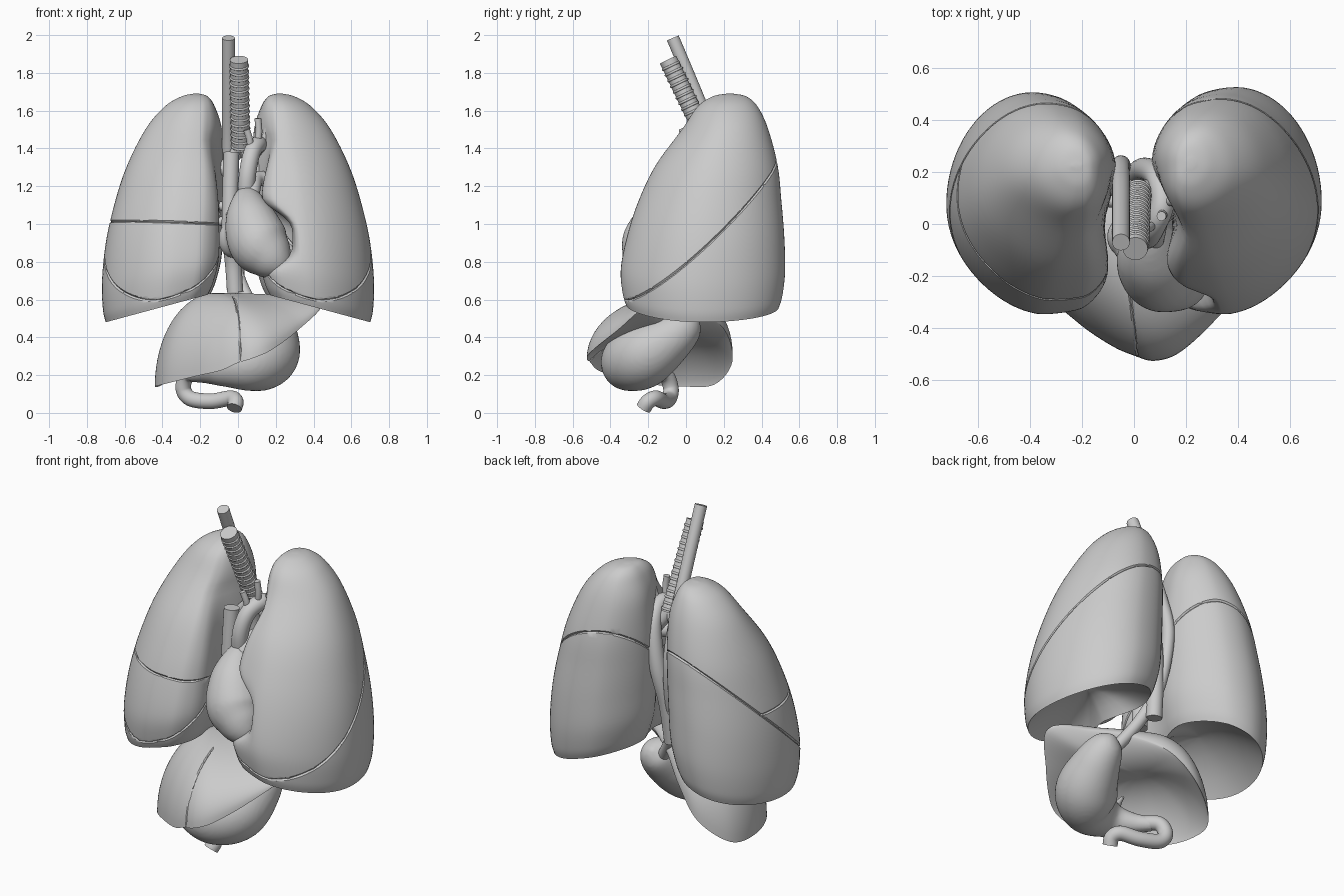
import bpy, bmesh
from math import sin, cos, pi, exp, copysign
from mathutils import Vector

if "Cube" in bpy.data.objects:
    bpy.data.objects.remove(bpy.data.objects["Cube"])


def spline(pts, n, closed=False):
    """Catmull-Rom samples through tuples of any length."""
    m, out = len(pts), []
    get = (lambda i: pts[i % m]) if closed else (lambda i: pts[max(0, min(m - 1, i))])
    for i in range(m if closed else m - 1):
        quad = list(zip(get(i - 1), get(i), get(i + 1), get(i + 2)))
        for k in range(n):
            t = k / n
            out.append(tuple(0.5 * (2 * b + (c - a) * t + (2 * a - 5 * b + 4 * c - d) * t * t
                                    + (3 * b - a - 3 * c + d) * t ** 3) for a, b, c, d in quad))
    if not closed:
        out.append(tuple(pts[-1]))
    return out


def loft(rings):
    bm = bmesh.new()
    vs = [[bm.verts.new(p) for p in r] for r in rings]
    n = len(vs[0])
    for a, b in zip(vs, vs[1:]):
        for i in range(n):
            bm.faces.new((a[i], a[(i + 1) % n], b[(i + 1) % n], b[i]))
    bm.faces.new(vs[0])
    bm.faces.new(vs[-1][::-1])
    bmesh.ops.recalc_face_normals(bm, faces=bm.faces)
    return bm


def finish(name, bm, angle=0.7):
    me = bpy.data.meshes.new(name)
    bm.to_mesh(me)
    bm.free()
    ob = bpy.data.objects.new(name, me)
    bpy.context.collection.objects.link(ob)
    bpy.ops.object.select_all(action='DESELECT')
    ob.select_set(True)
    bpy.context.view_layer.objects.active = ob
    bpy.ops.object.shade_smooth_by_angle(angle=angle)
    return ob


def tube_rings(pts, n=8, seg=24):
    """Rings along a path of (x, y, z, radius)."""
    s = spline(pts, n)
    P = [Vector(p[:3]) for p in s]
    rings, normal, last = [], None, None
    for i, p in enumerate(P):
        t = (P[min(i + 1, len(P) - 1)] - P[max(i - 1, 0)]).normalized()
        if normal is None:
            normal = t.orthogonal().normalized()
        else:
            normal.rotate(last.rotation_difference(t))
        last = t
        side, r = t.cross(normal), max(s[i][3], 0.004)
        rings.append([p + r * (normal * cos(2 * pi * k / seg) + side * sin(2 * pi * k / seg))
                      for k in range(seg)])
    return rings


def tube(name, pts, r=None, **kw):
    return finish(name, loft(tube_rings([p + (r,) if r else p for p in pts], **kw)))


def groove(bm, co, no, keep=lambda c: True, w=0.007, depth=0.008):
    """Crease the surface where it meets a plane."""
    no, co = Vector(no).normalized(), Vector(co)
    for off in (-w, w, 0):
        faces = [f for f in bm.faces if keep(f.calc_center_median())]
        geom = faces + list({e for f in faces for e in f.edges}) + list({v for f in faces for v in f.verts})
        cut = bmesh.ops.bisect_plane(bm, geom=geom, dist=1e-5, plane_co=co + no * off, plane_no=no)['geom_cut']
    bm.normal_update()
    moves = [(v, v.normal.copy()) for v in cut if isinstance(v, bmesh.types.BMVert)]
    for v, nrm in moves:
        v.co -= nrm * depth


# Lungs: level rows of z, inner x, outer x, front y, back y
ROWS = [(1.69, .205, .235, .215, .25), (1.675, .16, .30, .14, .32), (1.62, .12, .39, .06, .38),
        (1.5, .08, .49, -.02, .435), (1.3, .06, .59, -.16, .485), (1.1, .055, .655, -.25, .505),
        (.9, .06, .70, -.31, .52), (.7, .07, .72, -.345, .525), (.55, .10, .715, -.335, .51),
        (.48, .125, .70, -.315, .49)]


def lung(name, side):
    rings, seg = [], 80
    for z0, xm, xl, yf, yb in spline(ROWS, 6):
        ring, cx, cy, rx, ry = [], (xm + xl) / 2, (yf + yb) / 2, (xl - xm) / 2, (yb - yf) / 2
        if side < 0:
            yb, cy, ry = yb - .02, cy - .01, ry - .01
        for k in range(seg):
            a = 2 * pi * k / seg
            c, s = cos(a), sin(a)
            # round outside, fuller inner front corner
            full = .42 if s < 0 else .14 if side < 0 else .22
            p = 1.03 - full * max(0, min(1, -2 * c + .3)) + (.1 * max(0, c * -s) * 2)
            x = cx + rx * copysign(abs(c) ** p, c)
            y = cy + ry * copysign(abs(s) ** p, s)
            inner = max(0, (cx - x) / rx)
            # front leans inward
            if s < 0:
                x -= .16 * rx * s * s * (1 - c * c if c > 0 else 1 - min(1, 1.3 * inner))
            # hollow around the lung root, and the heart notch
            x += inner * (.055 if side < 0 else .09) * exp(-((y - .0) / .15) ** 2) * min(1, (1.69 - z0) * 4)
            if side > 0:
                x += inner * .2 * exp(-((z0 - .87) / .17) ** 4) * max(0, min(1, (.1 - y) / .2))
            u = (z0 - .48) / 1.21
            ring.append((x, y, z0 + .27 * (.7 - x) * (1 - u) ** 2))
        rings.append(ring)
    # hollow base
    rim = rings[-1]
    mx, my = sum(p[0] for p in rim) / seg, sum(p[1] for p in rim) / seg
    for s in (.95, .88, .75, .6, .4, .2, .03):
        rings.append([(mx + (x - mx) * s, my + (y - my) * s, .57 + (z - .57) * s + .14 * (1 - s * s))
                      for x, y, z in rim])
    bm = loft([[(x * side, y, z) for x, y, z in r] for r in rings])
    oblique = lambda c: c.z > 1.02 + .88 * c.y - .33 * abs(c.x)
    groove(bm, (0, 0, 1.02), (.33 * side, -.88, 1))
    if side < 0:
        groove(bm, (-.3, 0, 1.0), (.04, .03, 1), oblique)
    finish(name, bm)


lung("right_lung", -1)
lung("left_lung", 1)

# Windpipe with rings, and bronchi
top, low = Vector((.005, -.095, 1.87)), Vector((.015, .13, 1.40))
tube("windpipe", [tuple(top), tuple(low)], .048)
d = (low - top).normalized()
for i in range(15):
    bpy.ops.mesh.primitive_torus_add(major_radius=.046, minor_radius=.007, major_segments=28, minor_segments=8,
                                     location=top.lerp(low, .07 + .9 * i / 14),
                                     rotation=d.to_track_quat('Z', 'Y').to_euler())
    bpy.context.object.name = "windpipe_ring"
    bpy.ops.object.shade_smooth()
for s, nm in ((-1, "right_bronchus"), (1, "left_bronchus")):
    tube(nm, [(.015, .12, 1.42), (.015 + s * .05, .14, 1.34), (s * .14, .14, 1.25), (s * .26, .12, 1.18)], .034)

# Gullet
tube("gullet", [(-.05, -.07, 1.985), (-.05, .05, 1.7), (-.05, .17, 1.4), (-.05, .23, 1.15),
                (-.03, .18, .85), (.03, .09, .65), (.14, .01, .47)], .034)

# Heart: chambers fused into one smooth body
ventricles = tube_rings([(.04, -.03, 1.2, .02), (.045, -.05, 1.15, .07), (.065, -.12, 1.03, .135),
                         (.11, -.18, .9, .16), (.175, -.22, .82, .125), (.225, -.245, .765, .075),
                         (.255, -.26, .73, .005)])
bm = loft(ventricles)
for (x, y, z), r in (((-.02, -.05, .92), .085), ((-.01, -.03, 1.02), .07), ((.06, .05, 1.0), .11)):
    v = bmesh.ops.create_uvsphere(bm, u_segments=24, v_segments=14, radius=r)['verts']
    bmesh.ops.scale(bm, verts=v, vec=(1, 1, 1.2))
    bmesh.ops.translate(bm, verts=v, vec=(x, y, z))
heart = finish("heart", bm)


def fuse(ob):
    m = ob.modifiers.new("fuse", 'REMESH')
    m.mode, m.voxel_size, m.use_smooth_shade = 'VOXEL', .012, True
    m = ob.modifiers.new("soften", 'SMOOTH')
    m.factor, m.iterations = .5, 6


fuse(heart)

# Great vessels
tube("aorta", [(.04, -.03, 1.1), (.05, -.05, 1.26), (.075, -.01, 1.38), (.11, .08, 1.42), (.09, .18, 1.34),
               (.04, .21, 1.1), (.0, .18, .88), (-.015, .15, .65)], .045)
for a, b in (((.065, .0, 1.38), (.045, -.02, 1.5)), ((.1, .04, 1.41), (.105, .03, 1.56)),
             ((.12, .09, 1.41), (.165, .08, 1.55))):
    tube("aorta_branch", [a, tuple((Vector(a) + Vector(b)) / 2 + Vector((.008, 0, 0))), b], .018)
tube("upper_great_vein", [(-.045, -.03, .98), (-.04, -.02, 1.2), (-.035, -.01, 1.38)], .042)
tube("lower_great_vein", [(-.04, -.01, .9), (-.025, .02, .78), (-.015, .03, .64)], .043)
tube("lung_artery", [(.07, -.1, 1.08), (.08, -.04, 1.19), (.11, .04, 1.24), (.24, .1, 1.22)], .04)
for s in (-1, 1):
    for z in (1.02, 1.1):
        tube("lung_vein", [(.03, .08, z - .02), (s * .12, .09, z), (s * .24, .1, z + .03)], .024)

# Liver: domed top, hollow underside, spline rim
RIM = [(0, -.505, .265), (-.09, -.465, .225), (-.22, -.375, .195), (-.38, -.22, .155), (-.44, -.02, .14),
       (-.4, .15, .15), (-.25, .245, .27), (-.1, .21, .43), (.06, .09, .53), (.25, -.06, .57),
       (.44, -.2, .57), (.32, -.36, .44), (.18, -.49, .335), (.08, -.525, .29)]
rim = spline(RIM, 8, True)


def dome(cx, cy, cz, t, power=1):
    c, s = cos(t), sin(t) ** power
    return [(cx + (x - cx) * c, cy + (y - cy) * c, z + (cz - z) * s) for x, y, z in rim]


rings = [dome(-.12, -.03, .635, pi / 2 * (.98 - .98 * i / 16)) for i in range(17)]
rings += [dome(-.10, -.06, .42, pi / 2 * .98 * i / 12, 1.5) for i in range(1, 13)]
bm = loft(rings)
groove(bm, (0, -.4, .3), (1, .12, 0), lambda c: c.y < -.2 and c.z > .27 and abs(c.x) < .2, .006, .006)
finish("liver", bm)

# Gall bladder
tube("gall_bladder", [(-.13, -.43, .24, .004), (-.13, -.41, .245, .03), (-.12, -.35, .27, .04),
                      (-.1, -.26, .32, .02), (-.09, -.2, .34, .008)])

# Stomach
fuse(tube("stomach", [(.19, .06, .51, .01), (.195, .02, .475, .085), (.19, -.09, .39, .135), (.15, -.22, .305, .17),
                      (.05, -.3, .265, .155), (-.08, -.29, .235, .1), (-.17, -.22, .215, .06),
                      (-.25, -.13, .2, .038)], seg=36))

# Duodenum
tube("duodenum", [(-.19, -.2, .21), (-.265, -.11, .2), (-.29, -.08, .13), (-.25, -.09, .075),
                  (-.14, -.12, .062), (-.04, -.16, .078), (-.012, -.2, .06), (-.02, -.225, .025)], .041)
